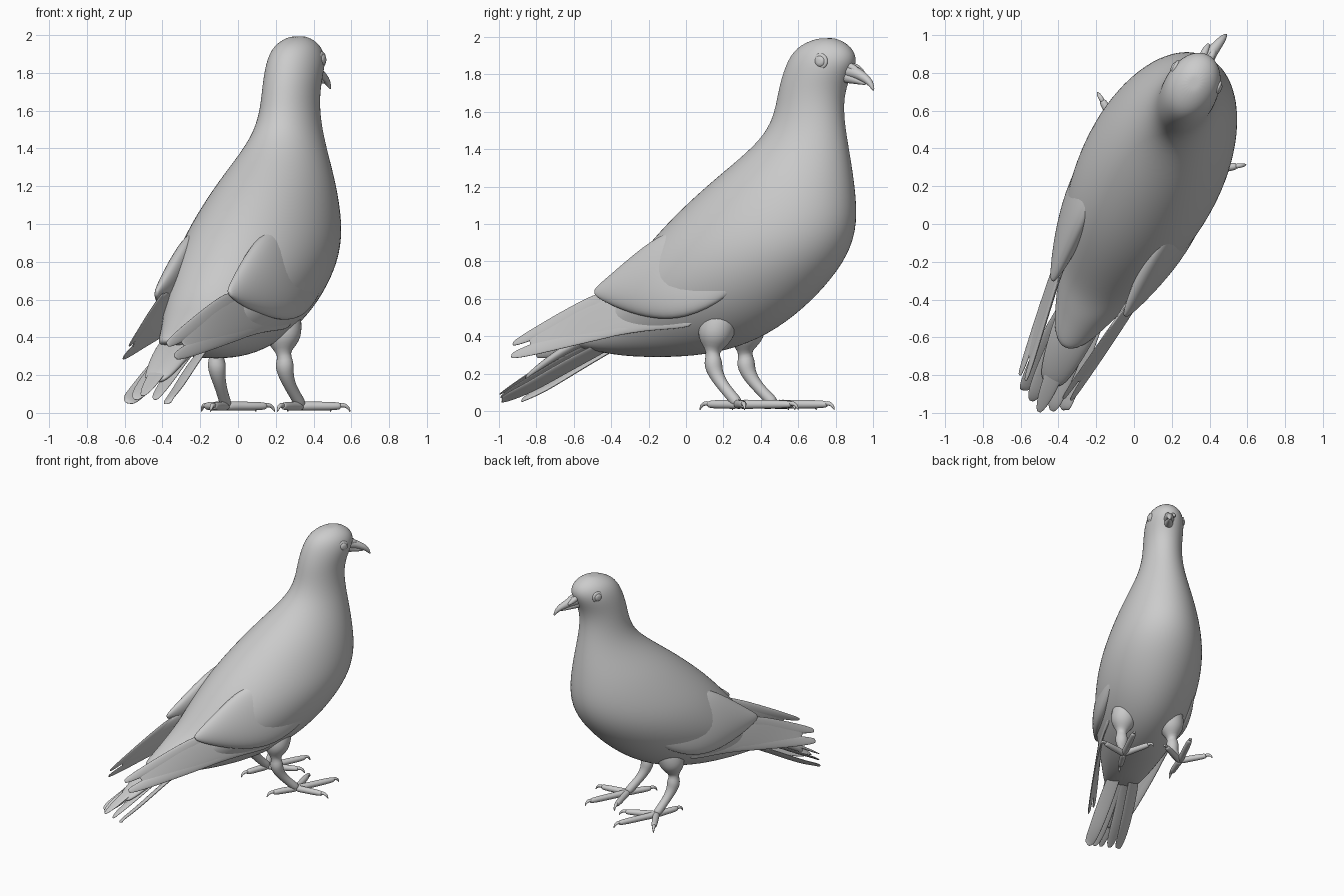
import bpy, bmesh, math
from mathutils import Vector, Matrix

cube = bpy.data.objects.get("Cube")
if cube:
    bpy.data.objects.remove(cube)

# The bird stands turned a little from the y axis
PLACE = Matrix.Rotation(math.radians(-26), 4, 'Z') @ Matrix.Translation((-0.042, 0, 0))

grey = bpy.data.materials.new("plain_grey")
grey.use_nodes = True
grey.diffuse_color = (0.6, 0.6, 0.6, 1)
grey.node_tree.nodes["Principled BSDF"].inputs["Base Color"].default_value = (0.6, 0.6, 0.6, 1)


def loft(name, sections, sides=12, level=2):
    """Skin elliptical sections, each a centre and two half axes."""
    bm = bmesh.new()
    rings = []
    for c, a, b in sections:
        ring = []
        for i in range(sides):
            t = math.tau * i / sides
            ring.append(bm.verts.new(PLACE @ (c + a * math.cos(t) + b * math.sin(t))))
        rings.append(ring)
    for r, s in zip(rings, rings[1:]):
        for i in range(sides):
            j = (i + 1) % sides
            bm.faces.new((r[i], r[j], s[j], s[i]))
    for ring in (rings[0], rings[-1]):
        tip = bm.verts.new(sum((v.co for v in ring), Vector()) / sides)
        for i in range(sides):
            bm.faces.new((ring[i], ring[(i + 1) % sides], tip))
    bmesh.ops.recalc_face_normals(bm, faces=bm.faces)
    for f in bm.faces:
        f.smooth = True
    mesh = bpy.data.meshes.new(name)
    bm.to_mesh(mesh)
    bm.free()
    mesh.materials.append(grey)
    ob = bpy.data.objects.new(name, mesh)
    bpy.context.collection.objects.link(ob)
    sub = ob.modifiers.new("Smooth", 'SUBSURF')
    sub.levels = sub.render_levels = level


def tangents(pts):
    last = len(pts) - 1
    return [(pts[min(i + 1, last)] - pts[max(i - 1, 0)]).normalized() for i in range(last + 1)]


def tube(name, pts, radii, sides=8, flat=1.0, roll=0.0):
    """Round or flattened limb along a path."""
    pts = [Vector(p) for p in pts]
    secs = []
    for p, t, r in zip(pts, tangents(pts), radii):
        side = t.cross(Vector((0, 0, 1)))
        if side.length < 0.05:
            side = Vector((1, 0, 0))
        side = Matrix.Rotation(roll, 3, t) @ side.normalized()
        secs.append((p, side * r, side.cross(t) * r * flat))
    loft(name, secs, sides)


def blade(name, upper, lower, thick):
    """Lens shaped panel between an upper and a lower edge."""
    upper, lower = [Vector(p) for p in upper], [Vector(p) for p in lower]
    mids = [(u + l) / 2 for u, l in zip(upper, lower)]
    secs = []
    for u, l, m, t, h in zip(upper, lower, mids, tangents(mids), thick):
        a = (u - l) / 2
        secs.append((m, a, a.cross(t).normalized() * h))
    loft(name, secs)


# Head, neck and body: back (y, z), front (y, z), half width
profile = [
    ((.75, 1.99), (.87, 1.995), .05), ((.64, 1.945), (.96, 1.95), .12),
    ((.58, 1.85), (.995, 1.87), .15), ((.54, 1.72), (.93, 1.76), .148),
    ((.52, 1.6), (.905, 1.65), .15), ((.465, 1.48), (.915, 1.52), .17),
    ((.33, 1.36), (.94, 1.38), .22), ((.14, 1.22), (.967, 1.2), .295),
    ((-.07, 1.045), (.982, 1.0), .358), ((-.225, .89), (.925, .83), .392),
    ((-.36, .73), (.79, .665), .385), ((-.47, .6), (.62, .51), .345),
    ((-.57, .53), (.4, .375), .28), ((-.65, .47), (.15, .305), .22),
    ((-.72, .42), (-.1, .285), .17), ((-.78, .37), (-.38, .29), .11)]
body = []
for back, front, w in profile:
    b, f = Vector((0, *back)), Vector((0, *front))
    body.append(((b + f) / 2, (f - b) / 2, Vector((w, 0, 0))))
loft("body", body, 20)

# Beak, turned very slightly, with the fleshy swelling at its root
tube("upper_beak", [(.0, .92, 1.825), (.01, .99, 1.812), (.025, 1.05, 1.785),
                    (.035, 1.095, 1.755), (.042, 1.116, 1.715)], [.05, .037, .028, .02, .006])
tube("lower_beak", [(.0, .91, 1.795), (.012, .985, 1.775), (.03, 1.065, 1.75)], [.045, .028, .01])
for s, side in ((1, "right"), (-1, "left")):
    tube(side + "_beak_swelling", [(s * .015, .94, 1.85), (s * .022, .985, 1.835),
                                   (s * .02, 1.03, 1.805)], [.02, .025, .01])

# Sides of the bird, mirrored
for s, side in ((1, "right"), (-1, "left")):
    def mir(pts):
        return [(s * x, y, z) for x, y, z in pts]

    # Eyeball inside a raised lid ring
    for part, r, depth in (("eye", .033, .016), ("eyelid", .044, .008)):
        x = s * .13
        loft(side + "_" + part, [
            (Vector((x + s * depth * k, .84, 1.87)), Vector((0, r * q, 0)), Vector((0, 0, r * q)))
            for k, q in ((-2, 1), (0, 1.05), (.7, .8), (1, .4))], 12)

    # Folded wing, blending into the flank at its front
    blade(side + "_wing_covert",
          mir([(.29, .5, .92), (.26, .28, 1.0), (.21, .0, .99), (.2, -.17, .89),
               (.2, -.35, .745), (.205, -.465, .655)]),
          mir([(.3, .56, .78), (.325, .4, .6), (.34, .14, .475), (.31, -.1, .485),
               (.255, -.32, .55), (.225, -.45, .61)]),
          [.01, .05, .082, .075, .05, .015])

    # Flight feathers: one thin panel ending in two separate tips
    top = [Vector(p) for p in mir([(.24, .0, .7), (.19, -.42, .655), (.145, -.7, .53),
                                   (.11, -.91, .425), (.095, -1.0, .385)])]
    low = [Vector(p) for p in mir([(.28, .2, .43), (.27, -.12, .435), (.23, -.52, .36),
                                   (.185, -.84, .295), (.17, -.98, .265)])]
    blade(side + "_flight_feathers", top[:4], low[:4], [.03, .022, .014, .008])
    for part, lo, hi in (("upper", 0, .42), ("lower", .5, 1)):
        up = [t.lerp(l, lo) for t, l in zip(top, low)]
        dn = [t.lerp(l, hi) for t, l in zip(top, low)]
        up[4], dn[4] = up[4].lerp(dn[4], .2), up[4].lerp(dn[4], .8)
        blade(side + "_" + part + "_feather_tip", up[1:], dn[1:], [.015, .012, .01, .006])

    # Leg with feathered thigh running up into the belly
    tube(side + "_leg", mir([(.16, .29, .56), (.185, .25, .44), (.195, .235, .36), (.2, .235, .28),
                             (.2, .245, .21), (.205, .295, .14), (.215, .355, .08),
                             (.22, .395, .04)]),
         [.1, .11, .09, .062, .045, .033, .032, .034], 10)

    # Toes and claws
    foot = Vector((s * .22, .395, .036))
    for toe, dx, dy in (("middle", .0, .36), ("outer", .2, .135), ("inner", -.17, .2),
                        ("hind", -.02, -.21)):
        d = Vector((s * dx, dy, 0))
        n = d.normalized()
        tube(side + "_" + toe + "_toe",
             [foot, foot + d * .3, foot + d * .55, foot + d * .85, foot + d * .88],
             [.03, .025, .026, .022, .014])
        tip = foot + d * .82
        tube(side + "_" + toe + "_claw",
             [tip, tip + n * .03 + Vector((0, 0, .008)), tip + n * .055 + Vector((0, 0, -.006)),
              tip + n * .065 + Vector((0, 0, -.03))], [.014, .014, .01, .003])

# Rump tapering over the tail
tube("rump", [(0, -.35, .45), (0, -.6, .38), (.01, -.8, .27), (.015, -.95, .17)],
     [.14, .13, .105, .07], 12, .35)

# Fanned tail, tent shaped with the middle feathers lying highest
COUNT = 5
for i in range(COUNT):
    f = 2 * i / (COUNT - 1) - 1
    drop = abs(f)
    tube("tail_feather_%d" % (i + 1),
         [(f * .07, -.4, .44 - .06 * drop), (f * .095, -.68, .345 - .1 * drop),
          (f * .11 + .01, -.9, .22 - .1 * drop), (f * .115 + .02, -1.04, .135 - .07 * drop),
          (f * .12 + .025, -1.115 + .07 * drop, .09 - .04 * drop)],
         [.05, .058, .052, .042, .016], 10, .2, f * .5)
